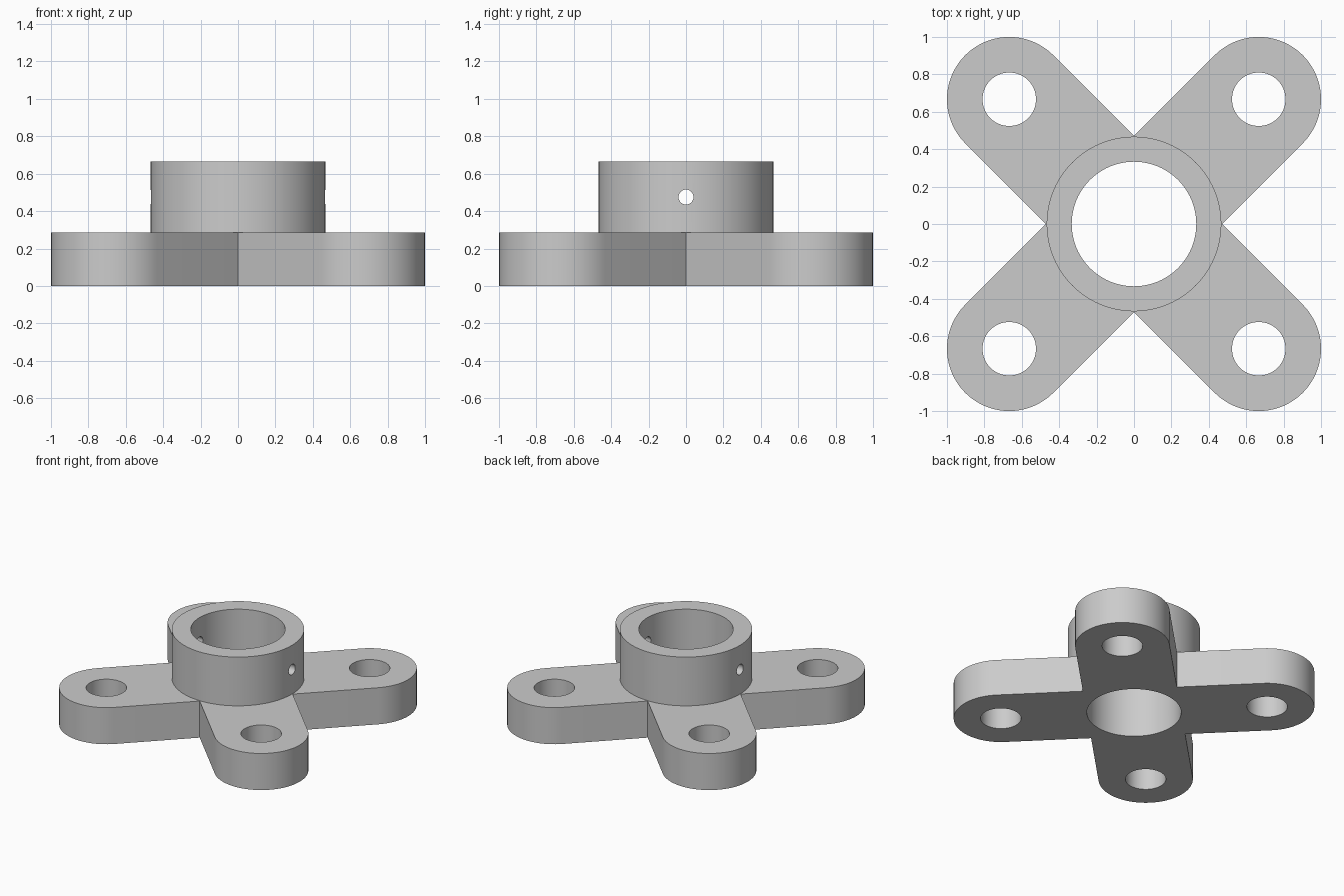
import bpy, bmesh, math
from mathutils import Matrix, Vector

if "Cube" in bpy.data.objects:
    bpy.data.objects.remove(bpy.data.objects["Cube"])

ARM = 0.667      # arm end centre on x and y
R_ARM = 0.333    # arm half width and end radius
H_PLATE, H_TOP = 0.285, 0.665

grey = bpy.data.materials.new("plain grey")
grey.diffuse_color = (0.6, 0.6, 0.6, 1)
grey.use_nodes = True
grey.node_tree.nodes["Principled BSDF"].inputs["Base Color"].default_value = grey.diffuse_color


def add_object(name, bm):
    bmesh.ops.recalc_face_normals(bm, faces=bm.faces)
    mesh = bpy.data.meshes.new(name)
    bm.to_mesh(mesh)
    bm.free()
    mesh.materials.append(grey)
    ob = bpy.data.objects.new(name, mesh)
    bpy.context.collection.objects.link(ob)
    return ob


def cylinder(name, r, depth, centre, along_x=False, n=96):
    bm = bmesh.new()
    m = Matrix.Translation(centre)
    if along_x:
        m = m @ Matrix.Rotation(math.pi / 2, 4, 'Y')
    bmesh.ops.create_cone(bm, cap_ends=True, segments=n, radius1=r, radius2=r,
                          depth=depth, matrix=m)
    return add_object(name, bm)


def combine(target, tool, operation):
    mod = target.modifiers.new(tool.name, 'BOOLEAN')
    mod.operation, mod.object, mod.solver = operation, tool, 'EXACT'
    bpy.context.view_layer.objects.active = target
    bpy.ops.object.modifier_apply(modifier=mod.name)
    bpy.data.objects.remove(tool)


# Cross-shaped plate: four rounded arms meeting at notches on the axes
bm = bmesh.new()
outline = []
for k in range(4):
    turn = Matrix.Rotation(k * math.pi / 2, 3, 'Z')
    for i in range(41):
        a = math.radians(-45 + 180 * i / 40)
        outline.append(turn @ Vector((ARM + R_ARM * math.cos(a),
                                      ARM + R_ARM * math.sin(a), 0)))
    outline.append(turn @ Vector((0, R_ARM * math.sqrt(2), 0)))
face = bm.faces.new([bm.verts.new(p) for p in outline])
ext = bmesh.ops.extrude_face_region(bm, geom=[face])
bmesh.ops.translate(bm, vec=(0, 0, H_PLATE),
                    verts=[v for v in ext["geom"] if isinstance(v, bmesh.types.BMVert)])
flange = add_object("mounting_flange", bm)

# Raised collar
combine(flange, cylinder("collar", 0.467, H_TOP - 0.1, (0, 0, (H_TOP + 0.1) / 2)), 'UNION')

# Central bore, bolt holes and cross pin hole
combine(flange, cylinder("bore", 0.333, 2, (0, 0, 0.3)), 'DIFFERENCE')
for sx in (-1, 1):
    for sy in (-1, 1):
        combine(flange, cylinder("bolt_hole", 0.143, 2, (sx * ARM, sy * ARM, 0.3), n=64),
                'DIFFERENCE')
combine(flange, cylinder("pin_hole", 0.04, 3, (0, 0, 0.475), True, 32), 'DIFFERENCE')

# Smooth round walls, sharp edges kept
bpy.ops.object.select_all(action='DESELECT')
flange.select_set(True)
bpy.context.view_layer.objects.active = flange
bpy.ops.object.shade_smooth_by_angle(angle=math.radians(30))
